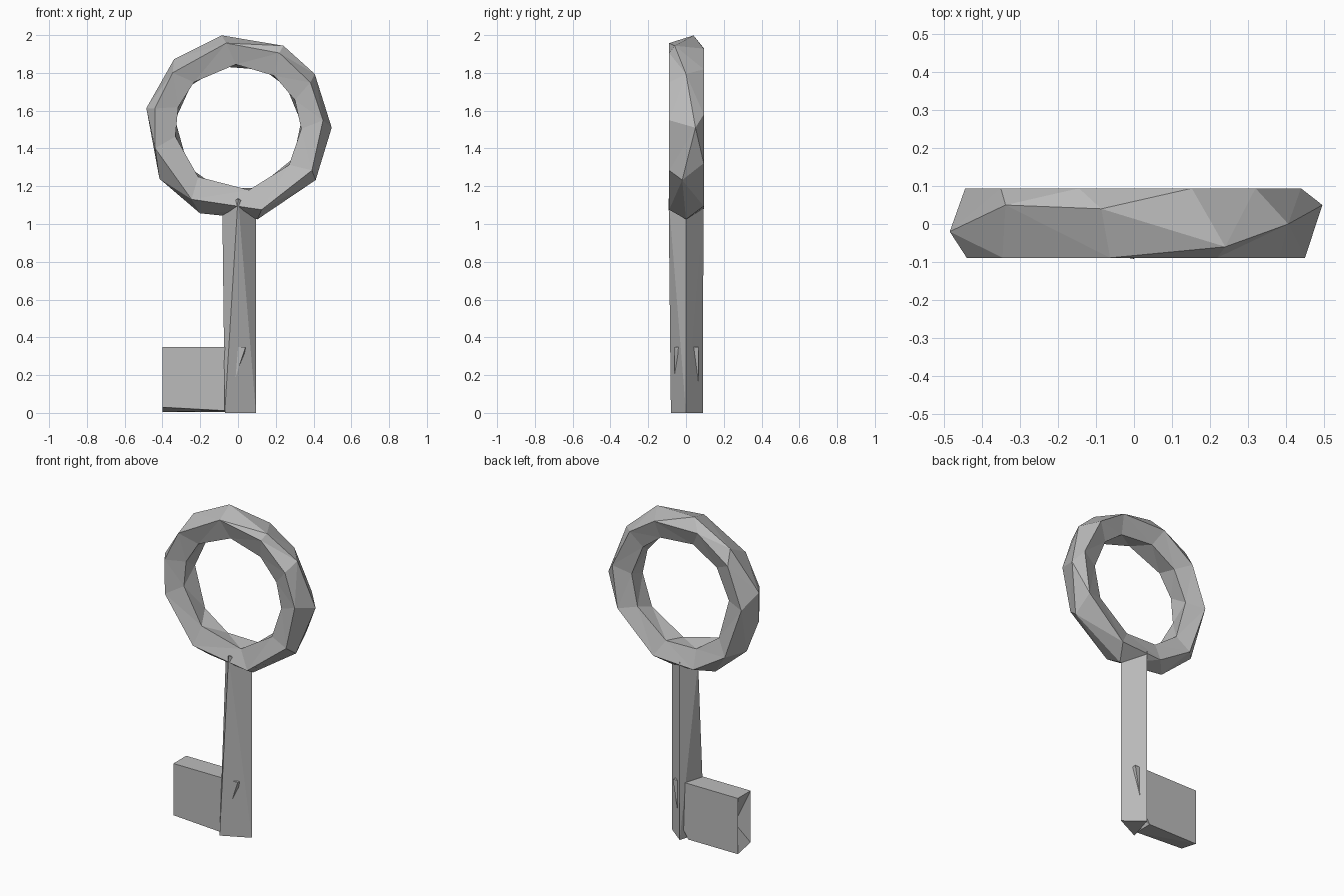
import bpy
import bmesh
from math import cos, sin, radians
from mathutils import Vector

cube = bpy.data.objects.get("Cube")
if cube:
    bpy.data.objects.remove(cube, do_unlink=True)

GREY = (0.5, 0.5, 0.5, 1)
metal = bpy.data.materials.new("grey metal")
metal.use_nodes = True
metal.diffuse_color = GREY
metal.node_tree.nodes["Principled BSDF"].inputs["Base Color"].default_value = GREY


def finish(name, bm):
    """Turn a bmesh into a flat-shaded object."""
    bmesh.ops.triangulate(bm, faces=bm.faces[:])
    bmesh.ops.recalc_face_normals(bm, faces=bm.faces[:])
    mesh = bpy.data.meshes.new(name)
    bm.to_mesh(mesh)
    bm.free()
    mesh.materials.append(metal)
    obj = bpy.data.objects.new(name, mesh)
    bpy.context.collection.objects.link(obj)
    return obj


def skin(bm, loop_a, loop_b):
    """Join two closed loops of equal length, splitting on the shorter diagonal."""
    count = len(loop_a)
    for i in range(count):
        j = (i + 1) % count
        a, b, c, d = loop_a[i], loop_a[j], loop_b[j], loop_b[i]
        if (a.co - c.co).length < (b.co - d.co).length:
            triangles = ((a, b, c), (a, c, d))
        else:
            triangles = ((a, b, d), (b, c, d))
        for triangle in triangles:
            bm.faces.new(triangle)


def ring_loop(bm, angles, radius, depths):
    centre = Vector((0, 0, 1.51))
    return [bm.verts.new(centre + Vector((radius * cos(radians(a)), y, radius * sin(radians(a)))))
            for a, y in zip(angles, depths)]


# Bow: an irregular faceted ring, skinned from five loops
bm = bmesh.new()
rim = [0, 35, 61, 100, 133, 168, 213, 246, 282, 326]
face = [5, 32, 61, 98, 140, 167, 194, 237, 286, 330]
rim_depths = [.05, 0, -.06, .04, .05, -.02, 0, 0, 0, -.02]
count = len(rim)
loops = [
    ring_loop(bm, rim, 0.496, rim_depths),
    ring_loop(bm, face, 0.452, [-0.089] * count),
    ring_loop(bm, [a - 6 for a in face], 0.335, [-0.055] * count),
    ring_loop(bm, [a + 5 for a in rim], 0.335, [0.055] * count),
    ring_loop(bm, [a + 9 for a in rim], 0.445, [0.094] * count),
]
for i, loop in enumerate(loops):
    skin(bm, loop, loops[(i + 1) % len(loops)])
finish("bow_ring", bm)

# Shank: three-sided at the foot, four-sided under the ring
bm = bmesh.new()
foot = [(-.07, -.08), (.095, 0), (-.02, .09)]
head = [(0, -.092, 1.135), (.095, 0, 1.08), (-.02, .092, 1.1), (-.083, 0, 1.08)]
for point in [(x, y, 0) for x, y in foot] + head:
    bm.verts.new(point)
bmesh.ops.convex_hull(bm, input=bm.verts[:])
finish("shank", bm)

# Bit: a notched plate whose inner end just breaks through the shank
bm = bmesh.new()
front = [(-.4, .35), (.04, .35), (-.05, .1), (-.07, .012), (-.4, .03), (-.29, .12), (-.3, .14)]
back = [(-.4, .35), (.045, .35), (0, .1), (-.06, .005), (-.4, .005), (-.35, .12), (-.35, .23)]
front_loop = [bm.verts.new((x, -0.06, z)) for x, z in front]
back_loop = [bm.verts.new((x, 0.065, z)) for x, z in back]
skin(bm, front_loop, back_loop)
bm.faces.new(front_loop)
bm.faces.new(back_loop)
finish("bit", bm)
